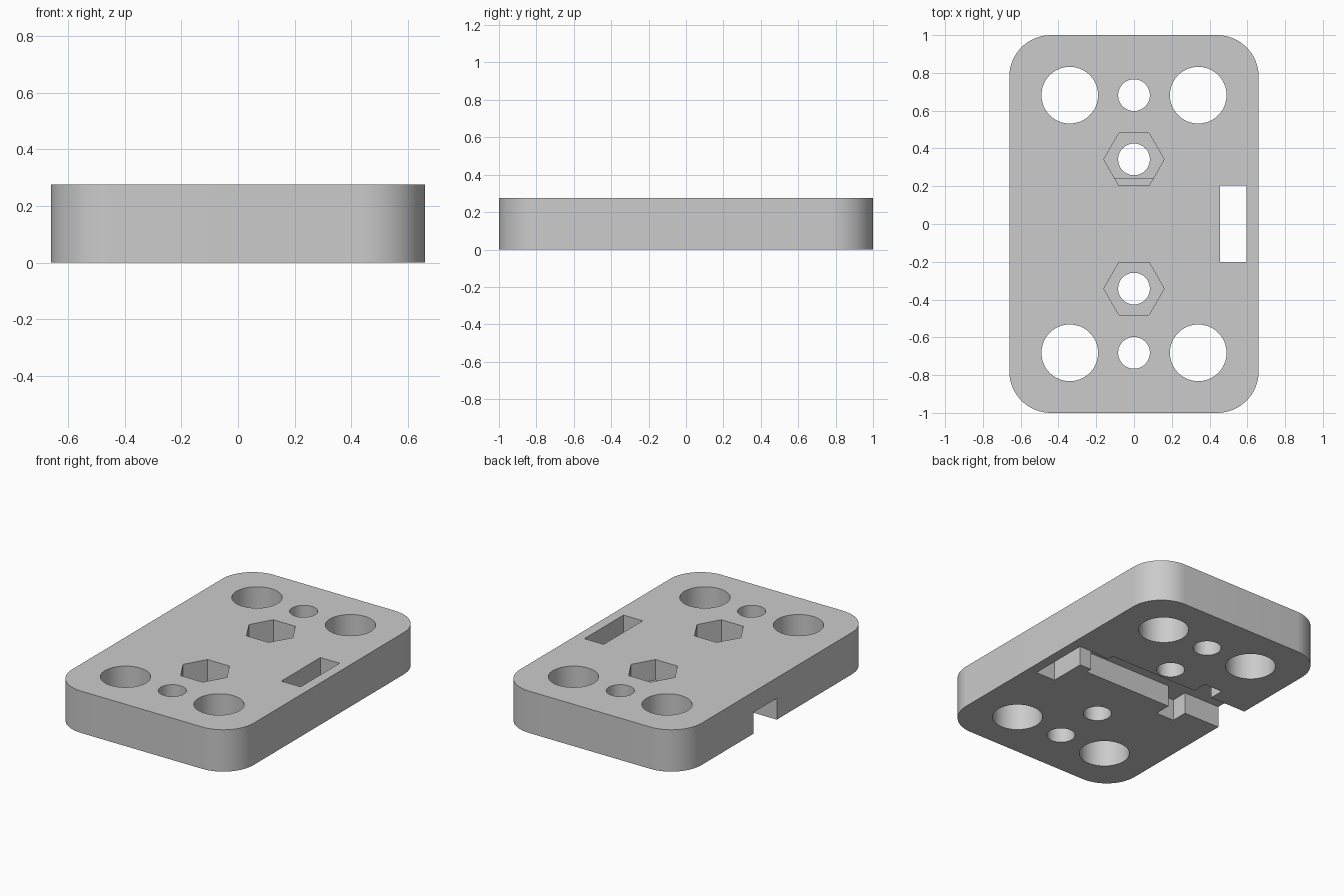
import bpy
import bmesh
import math

default = bpy.data.objects.get("Cube")
if default:
    bpy.data.objects.remove(default, do_unlink=True)

HALF_W, HALF_L, THICK, CORNER = 0.66, 1.0, 0.275, 0.22
GROOVE_TOP = 0.14
NUT_FLOOR = 0.1


def arc(cx, cy, r, start, sweep, steps):
    """Points along an arc, both ends included."""
    return [(cx + r * math.cos(start + sweep * i / steps),
             cy + r * math.sin(start + sweep * i / steps)) for i in range(steps + 1)]


def ring(cx, cy, r, sides):
    return arc(cx, cy, r, 0, math.tau, sides)[:-1]


def prism(name, points, z0, z1):
    """Solid made by raising a flat outline from z0 to z1."""
    bm = bmesh.new()
    face = bm.faces.new([bm.verts.new((x, y, z0)) for x, y in points])
    raised = bmesh.ops.extrude_face_region(bm, geom=[face])["geom"]
    top = [v for v in raised if isinstance(v, bmesh.types.BMVert)]
    bmesh.ops.translate(bm, verts=top, vec=(0, 0, z1 - z0))
    bmesh.ops.recalc_face_normals(bm, faces=bm.faces)
    mesh = bpy.data.meshes.new(name)
    bm.to_mesh(mesh)
    bm.free()
    obj = bpy.data.objects.new(name, mesh)
    bpy.context.collection.objects.link(obj)
    return obj


# Rounded plate
outline = []
for i, (sx, sy) in enumerate([(1, 1), (-1, 1), (-1, -1), (1, -1)]):
    outline += arc(sx * (HALF_W - CORNER), sy * (HALF_L - CORNER), CORNER,
                   i * math.pi / 2, math.pi / 2, 16)
plate = prism("mounting_plate", outline, 0, THICK)

grey = bpy.data.materials.new("light_grey")
grey.use_nodes = True
colour = (0.6, 0.6, 0.6, 1)
grey.diffuse_color = colour
grey.node_tree.nodes["Principled BSDF"].inputs["Base Color"].default_value = colour
plate.data.materials.append(grey)


def cut(points, z0=-0.1, z1=THICK + 0.1):
    """Remove a prism from the plate."""
    cutter = prism("cutter", points, z0, z1)
    cutter.hide_render = True
    mod = plate.modifiers.new("cut", "BOOLEAN")
    mod.operation = "DIFFERENCE"
    mod.solver = "EXACT"
    mod.object = cutter
    bpy.context.view_layer.objects.active = plate
    bpy.ops.object.modifier_apply(modifier=mod.name)
    bpy.data.objects.remove(cutter, do_unlink=True)


# Round holes and nut pockets, the same at each end
for end in (-1, 1):
    for x in (-0.34, 0.34):
        cut(ring(x, end * 0.682, 0.15, 64))
    cut(ring(0, end * 0.682, 0.084, 48))
    cut(ring(0, end * 0.342, 0.084, 48))
    cut(ring(0, end * 0.342, 0.16, 6), NUT_FLOOR)

# Slot through the plate
cut([(0.455, -0.2), (0.595, -0.2), (0.595, 0.205), (0.455, 0.205)])

# Underside groove: narrow neck at the slot, cross pocket, open at the side
cut([(0.5, 0.04), (0.5, 0.2), (0.37, 0.2), (0.37, 0.243), (-0.27, 0.243),
     (-0.27, 0.34), (-0.4, 0.34), (-0.4, 0.243), (-0.8, 0.243), (-0.8, 0),
     (-0.4, 0), (-0.4, -0.11), (-0.27, -0.11), (-0.27, 0), (0.37, 0), (0.37, 0.04)],
    -0.1, GROOVE_TOP)

# Smooth curved walls, sharp edges kept
bpy.ops.object.select_all(action="DESELECT")
plate.select_set(True)
bpy.context.view_layer.objects.active = plate
bpy.ops.object.shade_smooth_by_angle(angle=math.radians(30))
